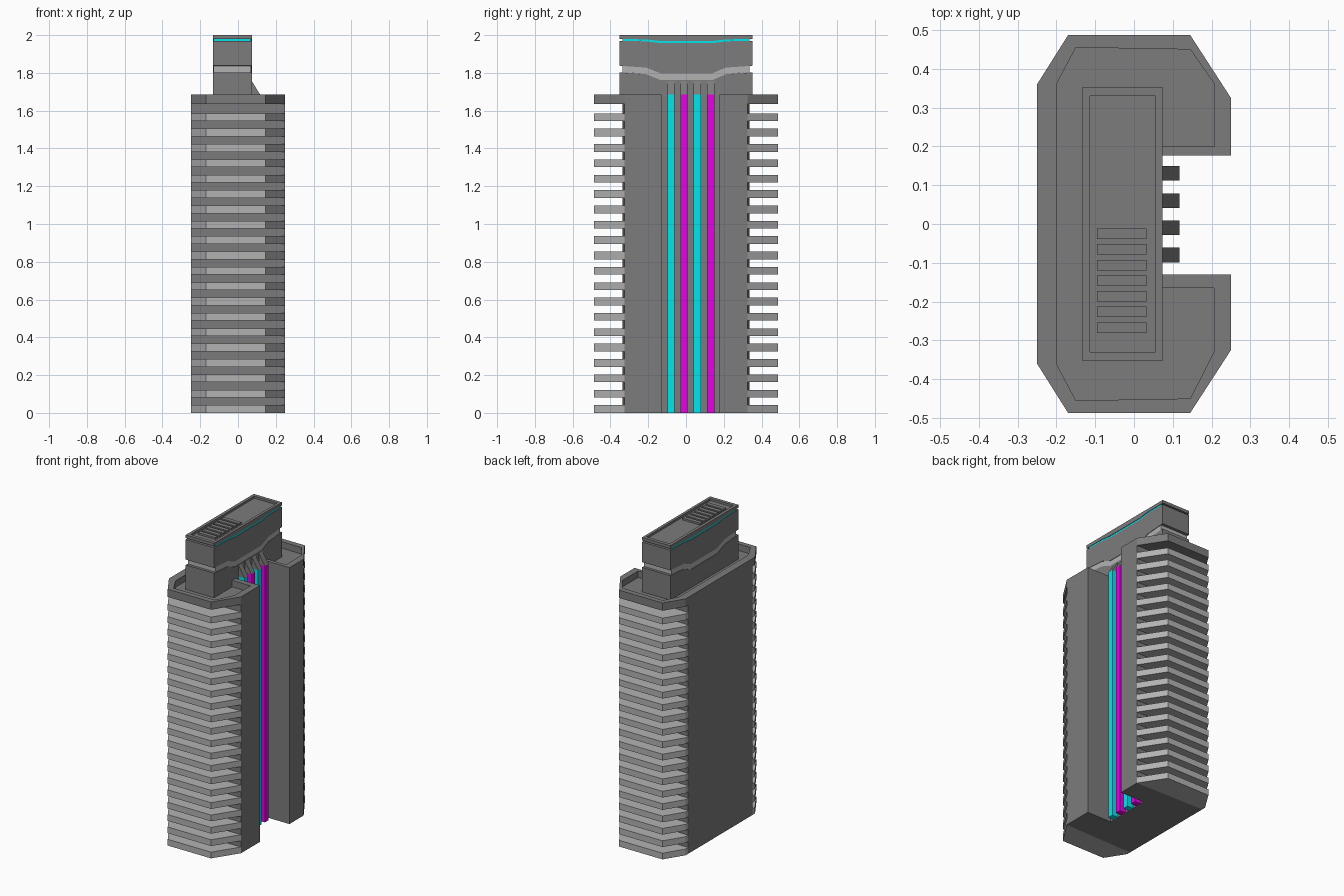
import bpy, bmesh

if "Cube" in bpy.data.objects:
    bpy.data.objects.remove(bpy.data.objects["Cube"])


def material(name, color):
    m = bpy.data.materials.new(name)
    m.diffuse_color = (*color, 1)
    m.use_nodes = True
    m.node_tree.nodes["Principled BSDF"].inputs["Base Color"].default_value = m.diffuse_color
    return m


DARK = material("dark_grey", (0.2, 0.2, 0.2))
LIGHT = material("light_grey", (0.45, 0.45, 0.45))
CYAN = material("cyan", (0, 0.8, 0.85))
MAGENTA = material("magenta", (0.8, 0, 0.8))


def prism(name, pts, lo, hi, mat, axis="z"):
    """Extrude a 2D outline along z (points are x, y), x (y, z) or y (x, z)."""
    place = {"z": lambda a, b, h: (a, b, h),
             "x": lambda a, b, h: (h, a, b),
             "y": lambda a, b, h: (a, h, b)}[axis]
    bm = bmesh.new()
    face = bm.faces.new([bm.verts.new(place(a, b, lo)) for a, b in pts])
    ext = bmesh.ops.extrude_face_region(bm, geom=[face])
    top = [v for v in ext["geom"] if isinstance(v, bmesh.types.BMVert)]
    step = place(0, 0, hi - lo)
    bmesh.ops.translate(bm, verts=top, vec=step)
    bmesh.ops.recalc_face_normals(bm, faces=bm.faces)
    me = bpy.data.meshes.new(name)
    bm.to_mesh(me)
    bm.free()
    ob = bpy.data.objects.new(name, me)
    bpy.context.collection.objects.link(ob)
    me.materials.append(mat)
    return ob


def rect(a0, a1, b0, b1):
    return [(a0, b0), (a1, b0), (a1, b1), (a0, b1)]


# Outlines of the C-shaped building
NOTCH_X, NOTCH_LO, NOTCH_HI = 0.073, -0.13, 0.177
outer = [(NOTCH_X, NOTCH_HI), (0.25, NOTCH_HI), (0.25, 0.325), (0.145, 0.487),
         (-0.17, 0.487), (-0.25, 0.36), (-0.25, -0.36), (-0.17, -0.487),
         (0.145, -0.487), (0.25, -0.325), (0.25, NOTCH_LO), (NOTCH_X, NOTCH_LO)]
inner = [(NOTCH_X, 0.2), (0.208, 0.2), (0.208, 0.36), (0.145, 0.45),
         (-0.15, 0.455), (-0.2, 0.36), (-0.2, -0.36), (-0.15, -0.455),
         (0.145, -0.45), (0.206, -0.33), (0.206, -0.165), (NOTCH_X, -0.165)]
core = [(NOTCH_X, NOTCH_HI), (0.25, NOTCH_HI), (0.25, 0.325), (-0.25, 0.335),
        (-0.25, -0.335), (0.25, -0.325), (0.25, NOTCH_LO), (NOTCH_X, NOTCH_LO)]

# Main body, roof plate and parapet
prism("core", core, 0, 1.636, DARK)
prism("roof_plate", outer, 1.634, 1.642, DARK)
prism("parapet", outer + inner[::-1], 1.642, 1.685, DARK)

# Repeating balcony slabs at both ends
slab = prism("balcony_slabs", [(0.25, 0.325), (0.145, 0.487), (-0.17, 0.487),
                               (-0.25, 0.36), (-0.25, 0.335)], 0, 0.041, LIGHT)
arr = slab.modifiers.new("floors", "ARRAY")
arr.count = 20
arr.use_relative_offset = False
arr.use_constant_offset = True
arr.constant_offset_displace = (0, 0, 0.0813)
mir = slab.modifiers.new("both_ends", "MIRROR")
mir.use_axis = (False, True, False)
mir.use_mirror_merge = False

# Coloured fins in the notch, each with a pointed grey top
for i, y in enumerate((-0.08, -0.01, 0.06, 0.131)):
    prism(f"fin_{i}", rect(NOTCH_X, 0.117, y - 0.019, y + 0.019), 0, 1.685,
          MAGENTA if i % 2 else CYAN)
    prism(f"fin_bracket_{i}", [(NOTCH_X - 0.01, 1.685), (0.117, 1.685),
                               (NOTCH_X, 1.757), (NOTCH_X - 0.01, 1.757)],
          y - 0.019, y + 0.019, DARK, "y")

# Upper tower: stacked layers with bent seams, as side profiles run along x
X0, X1 = -0.133, 0.073


def seam(half, end, mid):
    """Bent line: high at the ends, dropping to a flat middle."""
    return [(-half, end), (-0.21, end - 0.25 * (end - mid)), (-0.135, mid),
            (0.14, mid), (0.21, end - 0.25 * (end - mid)), (half, end)]


W, N = 0.353, 0.335
prism("tower_base", [(-W, 1.636)] + seam(W, 1.803, 1.762) + [(W, 1.636)],
      X0, X1, DARK, "x")
prism("tower_band", seam(N, 1.803, 1.762) + seam(N, 1.838, 1.798)[::-1],
      X0 + 0.003, X1 - 0.003, LIGHT, "x")
prism("tower_head", seam(W, 1.838, 1.798) + seam(W, 1.97, 1.957)[::-1],
      X0, X1, DARK, "x")
prism("light_strip", seam(N, 1.97, 1.957) + seam(N, 1.98, 1.969)[::-1],
      X0 + 0.003, X1 - 0.003, CYAN, "x")
prism("tower_cap", seam(W, 1.98, 1.969) + [(W, 1.986), (-W, 1.986)],
      X0, X1, DARK, "x")

# Rim around the tower top
for name, r in (("rim_left", rect(X0, -0.113, -W, W)),
                ("rim_right", rect(0.055, X1, -W, W)),
                ("rim_front", rect(-0.113, 0.055, -W, -0.33)),
                ("rim_back", rect(-0.113, 0.055, 0.33, W))):
    prism(name, r, 1.986, 2.0, DARK)

# Roof vents
for i in range(7):
    y = -0.267 + i * 0.0403
    prism(f"vent_{i}", rect(-0.095, 0.032, y - 0.0135, y + 0.0135),
          1.986, 1.998, DARK)
